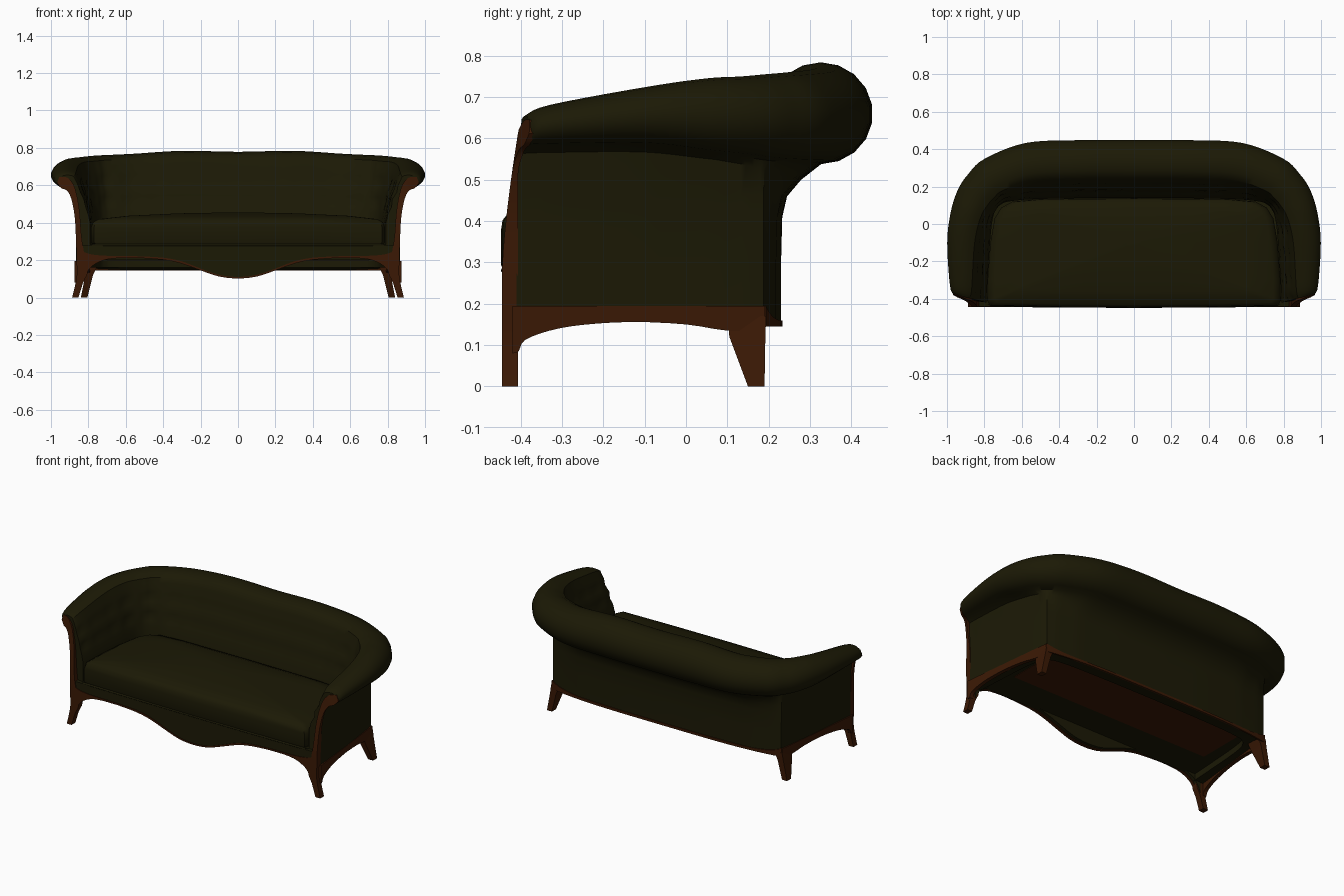
import bpy, bmesh, math
from mathutils import Vector

if "Cube" in bpy.data.objects:
    bpy.data.objects.remove(bpy.data.objects["Cube"])


def material(name, rgb):
    m = bpy.data.materials.new(name)
    m.diffuse_color = (*rgb, 1)
    m.use_nodes = True
    m.node_tree.nodes["Principled BSDF"].inputs["Base Color"].default_value = m.diffuse_color
    return m


OLIVE = material("dark olive fabric", (0.0112, 0.0098, 0.0016))
BROWN = material("dark brown wood", (0.043, 0.0095, 0.0014))


def loft(name, rings, mat, angle=40):
    """Skin a list of closed rings and cap both ends."""
    bm = bmesh.new()
    rows = [[bm.verts.new(p) for p in r] for r in rings]
    n = len(rows[0])
    for a, b in zip(rows, rows[1:]):
        for i in range(n):
            j = (i + 1) % n
            bm.faces.new((a[i], a[j], b[j], b[i]))
    bm.faces.new(rows[0])
    bm.faces.new(rows[-1])
    bmesh.ops.recalc_face_normals(bm, faces=bm.faces)
    me = bpy.data.meshes.new(name)
    bm.to_mesh(me)
    bm.free()
    ob = bpy.data.objects.new(name, me)
    bpy.context.collection.objects.link(ob)
    me.materials.append(mat)
    bpy.ops.object.select_all(action='DESELECT')
    ob.select_set(True)
    bpy.context.view_layer.objects.active = ob
    bpy.ops.object.shade_smooth_by_angle(angle=math.radians(angle))
    return ob


def strip(name, lower, upper, front, back, mat):
    """Thick ribbon between two 2D edges; front/back map 2D points to 3D."""
    return loft(name, [(front(*a), front(*b), back(*b), back(*a))
                       for a, b in zip(lower, upper)], mat)


def spline(rows, steps, straight=0):
    """Catmull-Rom through rows of numbers; the first columns may stay straight."""
    out = []
    for i in range(len(rows) - 1):
        p0, p1 = rows[max(i - 1, 0)], rows[i]
        p2, p3 = rows[i + 1], rows[min(i + 2, len(rows) - 1)]
        for k in range(steps):
            t = k / steps
            row = [0.5 * (2 * b + (c - a) * t + (2 * a - 5 * b + 4 * c - d) * t * t
                          + (3 * b - a - 3 * c + d) * t ** 3)
                   for a, b, c, d in zip(p0, p1, p2, p3)]
            row[:straight] = [b + (c - b) * t for b, c in zip(p1, p2)][:straight]
            out.append(row)
    out.append(list(rows[-1]))
    return out


def mirrored(rows, flips=(0,)):
    """Rows end at the centre line; append their mirror image."""
    other = [[-v if i in flips else v for i, v in enumerate(r)] for r in rows[-2::-1]]
    return [list(r) for r in rows] + other


def box(name, x, y, z, mat):
    r = lambda h: [(x[0], y[0], h), (x[1], y[0], h), (x[1], y[1], h), (x[0], y[1], h)]
    return loft(name, [r(z[0]), r(z[1])], mat)


# Upholstered shell: wall foot x,y / roll outside x,y / seat line x,y / roll half width, top, bottom
stations = [
    (.865, -.410, .965, -.375, .790, -.420, .055, .655, .583),
    (.860, -.340, .985, -.330, .785, -.330, .072, .681, .585),
    (.838, -.100, 1.00, -.100, .770, -.100, .090, .724, .586),
    (.815, .080, .982, .060, .755, .030, .100, .745, .568),
    (.805, .150, .945, .180, .735, .080, .110, .750, .557),
    (.798, .188, .890, .265, .710, .105, .115, .755, .548),
    (.740, .200, .800, .350, .670, .120, .120, .760, .543),
    (.600, .218, .580, .435, .550, .132, .125, .768, .540),
    (.300, .228, .300, .450, .300, .138, .125, .784, .538),
    (.000, .230, .000, .452, .000, .140, .125, .779, .538)]
rings, length, last = [], 0, None
for s in spline(mirrored(stations, (0, 2, 4)), 5, 2):
    foot, out, seat = Vector(s[0:2]), Vector(s[2:4]), Vector(s[4:6])
    w, top, bot = s[6:]
    n = (out - seat).normalized()
    c = out - n * w
    mid, h = (top + bot) / 2, (top - bot) / 2
    flare = 1 - .5 * abs(n.x)
    length += (seat - last).length if last else 0
    last = seat
    ring = [(*foot, .145 + .015 * abs(n.x)), (*foot, .30), (*foot.lerp(c, .03), .41),
            (*foot.lerp(c, .15 * flare), .46), (*foot.lerp(c, .5 * flare), bot - .038 * flare)]
    for k in range(12):
        a = math.radians(-90 + 20 * k)
        ring.append((*(c + n * w * math.cos(a)), mid + h * math.sin(a)))
    start, z0 = Vector(ring[-1][:2]), ring[-1][2]
    for k in range(1, 13):          # padded inside face with button tufting
        u = k / 12
        tuft = (math.cos(math.pi * length / .13) * math.cos(math.pi * u * 3)) ** 2
        push = math.sin(math.pi * u) * (.010 - .012 * tuft)
        ring.append((*(start.lerp(seat, u) - n * push), z0 + (.40 - z0) * u))
    ring.append((*seat, .16))
    rings.append(ring)
loft("upholstered_back_and_arms", rings, OLIVE, 45)

# Seat cushion with crowned top
half = [(0, .138), (.5, .134), (.65, .12), (.71, .087), (.745, .03), (.768, -.1),
        (.783, -.3), (.785, -.41), (.77, -.437), (.4, -.445), (0, -.448)]
plan = mirrored(half)[:-1]
levels = [(.985, .283), (1, .295), (1, .375), (.988, .402), (.95, .419),
          (.75, .437), (.4, .450), (.05, .455)]
loft("seat_cushion", [[(x * k, (y + .1) * k - .1, z) for x, y in plan]
                      for k, z in levels], OLIVE, 50)
box("seat_deck", (-.79, .79), (-.425, .16), (.20, .284), OLIVE)
box("underside_panel", (-.70, .70), (-.22, .13), (.197, .202), BROWN)

# Piping under the cushion
pipe = [(x, -.442 + .006 * (x / .78) ** 2) for x in [i * .078 - .78 for i in range(21)]]
loft("cushion_piping", [[(x, y + .006 * math.cos(a), .281 + .006 * math.sin(a))
                         for a in [i * math.pi / 4 for i in range(8)]]
                        for x, y in pipe], OLIVE, 60)

# Serpentine front apron with wooden edging: x, bottom, edging top
edge = [(.83, .09, .245), (.81, .13, .238), (.78, .168, .230), (.72, .199, .224),
        (.65, .210, .222), (.55, .212, .221), (.4, .202, .213), (.3, .181, .193),
        (.2, .145, .155), (.1, .112, .121), (0, .102, .110)]
edge = spline(mirrored(edge), 3)
low = [(x, z) for x, z, t in edge]
strip("front_apron", [(x, z + .004) for x, z in low], [(x, .28) for x, z in low],
      lambda x, z: (x, -.441, z), lambda x, z: (x, -.405, z), OLIVE)
strip("apron_edging", low, [(x, t) for x, z, t in edge],
      lambda x, z: (x, -.445, z), lambda x, z: (x, -.425, z), BROWN)

# Front legs that sweep up into the curled arm facings
outer = [(.887, 0), (.872, .06), (.862, .12), (.863, .20), (.867, .33), (.874, .44),
         (.892, .53), (.915, .572), (.945, .585), (.968, .612)]
inner = [(.853, 0), (.828, .08), (.802, .145), (.825, .25), (.838, .34), (.845, .44),
         (.858, .53), (.880, .605), (.915, .642), (.955, .645)]
outer, inner = spline(outer, 3), spline(inner, 3)


def lean(x, z):
    return -.445 + .043 * max(0, (z - .28) / .36) ** 1.4 + .35 * max(0, x - .89)


# Side rail edges in y,z
rail_low = [(-.42, .08), (-.405, .085), (-.39, .112), (-.33, .135), (-.25, .149), (-.13, .156),
            (0, .150), (.1, .135), (.190, .135)]
rail_low = spline(rail_low, 3)
rail_top = [(y, .195) for y, z in rail_low]

for side, sgn in (("right", 1), ("left", -1)):
    strip(f"{side}_front_leg_and_arm_facing", inner, outer,
          lambda x, z: (sgn * x, lean(x, z), z),
          lambda x, z: (sgn * x, max(-.407, lean(x, z) + .014), z), BROWN)
    strip(f"{side}_side_rail", rail_low, rail_top,
          lambda y, z: (sgn * (.874 - .112 * (y + .41)), y, z),
          lambda y, z: (sgn * (.850 - .112 * (y + .41)), y, z), BROWN)
    # tapered, splayed back leg
    quad = lambda x0, x1, y0, y1, z: [(sgn * x0, y0, z), (sgn * x1, y0, z),
                                      (sgn * x1, y1, z), (sgn * x0, y1, z)]
    loft(f"{side}_back_leg", [quad(.805, .84, .15, .19, 0),
                              quad(.775, .816, .105, .192, .12),
                              quad(.75, .808, .10, .194, .17)], BROWN)

# Back rail follows the bowed back and rises at the corners
xs = [-.803 + 1.606 * i / 32 for i in range(33)]
bow = lambda x: .234 - .041 * (x / .803) ** 4
strip("back_rail", [(x, .145) for x in xs],
      [(x, .160 + .035 * abs(x / .803) ** 10) for x in xs],
      lambda x, z: (x, bow(x), z), lambda x, z: (x, bow(x) - .010, z), BROWN)
